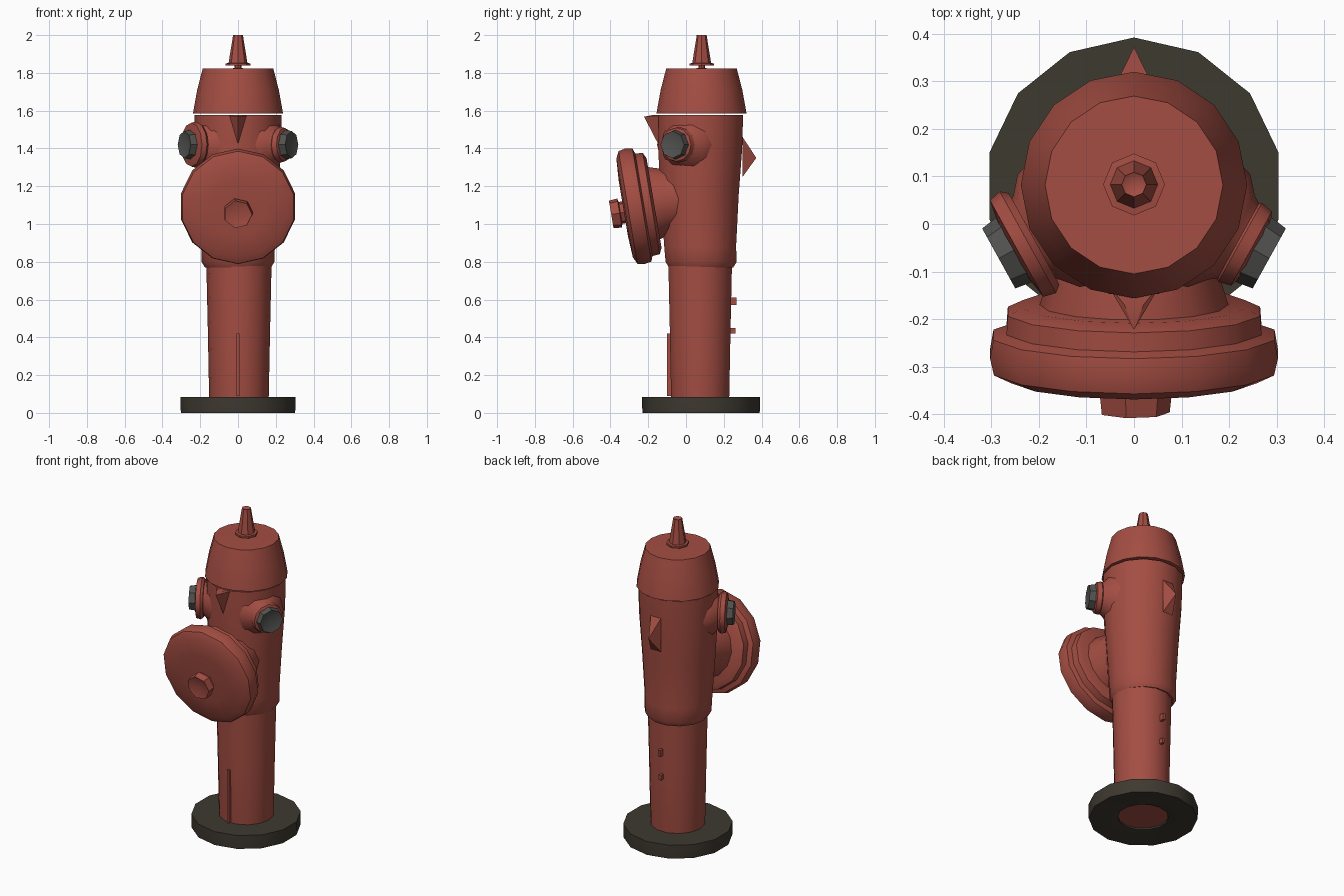
import bpy, bmesh, math
from mathutils import Vector

if "Cube" in bpy.data.objects:
    bpy.data.objects.remove(bpy.data.objects["Cube"])


def material(name, rgb):
    m = bpy.data.materials.new(name)
    m.diffuse_color = (*rgb, 1)
    m.use_nodes = True
    m.node_tree.nodes["Principled BSDF"].inputs["Base Color"].default_value = m.diffuse_color
    return m


RED = material("faded red paint", (0.37, 0.075, 0.055))
DARK = material("dark brown iron", (0.048, 0.041, 0.030))
GREY = material("grey metal", (0.085, 0.085, 0.08))


def finish(bm, name, mat, angle=40):
    bmesh.ops.recalc_face_normals(bm, faces=bm.faces)
    me = bpy.data.meshes.new(name)
    bm.to_mesh(me)
    bm.free()
    me.materials.append(mat)
    ob = bpy.data.objects.new(name, me)
    bpy.context.collection.objects.link(ob)
    bpy.ops.object.select_all(action='DESELECT')
    ob.select_set(True)
    bpy.context.view_layer.objects.active = ob
    bpy.ops.object.shade_smooth_by_angle(angle=math.radians(angle))
    return ob


def lathe(name, mat, profile, origin=(0, 0, 0), axis=(0, 0, 1), n=14, closed=False, angle=40, spin=0):
    """Turn (radius, distance along axis[, sideways y shift]) points about an axis."""
    q = Vector(axis).to_track_quat('Z', 'Y')
    bm = bmesh.new()
    rings = []
    for r, h, *shift in profile:
        s = shift[0] if shift else 0
        count = n if r > 0 else 1
        rings.append([bm.verts.new(Vector(origin) + q @ Vector((
            r * math.cos(2 * math.pi * i / n + spin),
            s + r * math.sin(2 * math.pi * i / n + spin), h))) for i in range(count)])
    pairs = list(zip(rings, rings[1:]))
    if closed:
        pairs.append((rings[-1], rings[0]))
    for a, b in pairs:
        for i in range(n):
            j = (i + 1) % n
            quad = [a[i % len(a)], a[j % len(a)], b[j % len(b)], b[i % len(b)]]
            bm.faces.new(list(dict.fromkeys(quad)))
    return finish(bm, name, mat, angle)


def hull(name, mat, pts):
    bm = bmesh.new()
    for p in pts:
        bm.verts.new(p)
    bmesh.ops.convex_hull(bm, input=bm.verts)
    return finish(bm, name, mat, 20)


# ground ring, with the shaft visible through its hole
lathe("base_ring", DARK, [(0.145, 0.01), (0.20, 0), (0.31, 0), (0.312, 0.03), (0.312, 0.085), (0.145, 0.085)],
      (0, 0.08, 0), closed=True, angle=30, spin=math.pi / 2)

# lower shaft and wider upper barrel
lathe("lower_shaft", RED, [(0, 0.02), (0.15, 0.02), (0.158, 0.09), (0.165, 0.45), (0.173, 0.80), (0, 0.80)],
      (0.005, 0.075, 0))
lathe("upper_barrel", RED,
      [(0, 0.77), (0.175, 0.77), (0.193, 0.80), (0.195, 0.88, 0.005), (0.212, 1.15, 0.008),
       (0.228, 1.40, 0.005), (0.230, 1.578, 0.002), (0, 1.578)], (0, 0.08, 0))

# bonnet
lathe("bonnet", RED, [(0, 1.585), (0.238, 1.585), (0.236, 1.60), (0.216, 1.71), (0.187, 1.822), (0, 1.825)],
      (0, 0.082, 0), n=16)
# operating nut on a thin pin
lathe("top_nut", RED, [(0, 1.81), (0.018, 1.81), (0.018, 1.838), (0.065, 1.838), (0.065, 1.85),
                       (0.05, 1.852), (0.026, 2.0), (0, 1.985)], (0, 0.083, 0), n=8, angle=30)

# large front outlet, leaning forward at the top
tilt = math.radians(9.5)
front = Vector((0, -math.cos(tilt), -math.sin(tilt)))
centre = Vector((0, -0.322, 1.085))
lathe("front_outlet_neck", RED, [(0.17, -0.36), (0.178, -0.22), (0.20, -0.15), (0.20, -0.12)], centre, front)
lathe("front_outlet_cap", RED,
      [(0, -0.155), (0.24, -0.155), (0.272, -0.14), (0.275, -0.10), (0.303, -0.09), (0.310, -0.05),
       (0.302, -0.015), (0.265, 0.003), (0.15, 0.010), (0, 0.010)], centre, front, spin=math.pi / 2)
lathe("front_outlet_nut", RED, [(0.06, 0), (0.06, 0.025), (0.08, 0.03), (0.075, 0.075), (0, 0.055)],
      centre + Vector((0, 0, -0.022)), front, n=7, angle=25)

# side outlets: angled forward; the left flange is larger
for side, label, flange in ((-1, "left", 0.122), (1, "right", 0.095)):
    axis = Vector((side * 0.875, -0.484, 0))
    start = (0, 0.085, 1.42)
    lathe(label + "_outlet_neck", RED, [(0.15, 0.16), (0.135, 0.205), (0.10, 0.235), (0.085, 0.26)],
          start, axis, n=12)
    lathe(label + "_outlet_flange", RED,
          [(0, 0.24), (flange - 0.012, 0.24), (flange, 0.255), (flange - 0.006, 0.282), (0.07, 0.29), (0, 0.29)],
          start, axis, n=12)
    lathe(label + "_outlet_cap", GREY, [(0, 0.27), (0.07, 0.27), (0.078, 0.285), (0.072, 0.325), (0, 0.305)],
          start, axis, n=8, angle=25)

# front lip under the bonnet, rear bump and raised casting seams
hull("front_lip", RED, [(0, -0.222, 1.568), (-0.02, -0.17, 1.578), (0.02, -0.17, 1.578), (-0.06, -0.12, 1.575),
                        (0.06, -0.12, 1.575), (0, -0.15, 1.53), (0, -0.135, 1.40)])
hull("rear_bump", RED, [(0, 0.372, 1.35)] + [(x, 0.30, z) for x in (-0.035, 0.035) for z in (1.25, 1.46)])
for name, y0, y1, z0, z1 in (("front_seam", -0.06, -0.10, 0.09, 0.42), ("rear_seam_low", 0.22, 0.262, 0.42, 0.45),
                             ("rear_seam_high", 0.22, 0.268, 0.57, 0.61)):
    hull(name, RED, [(x, y, z) for x in (-0.008, 0.008) for y in (y0, y1) for z in (z0, z1)])
